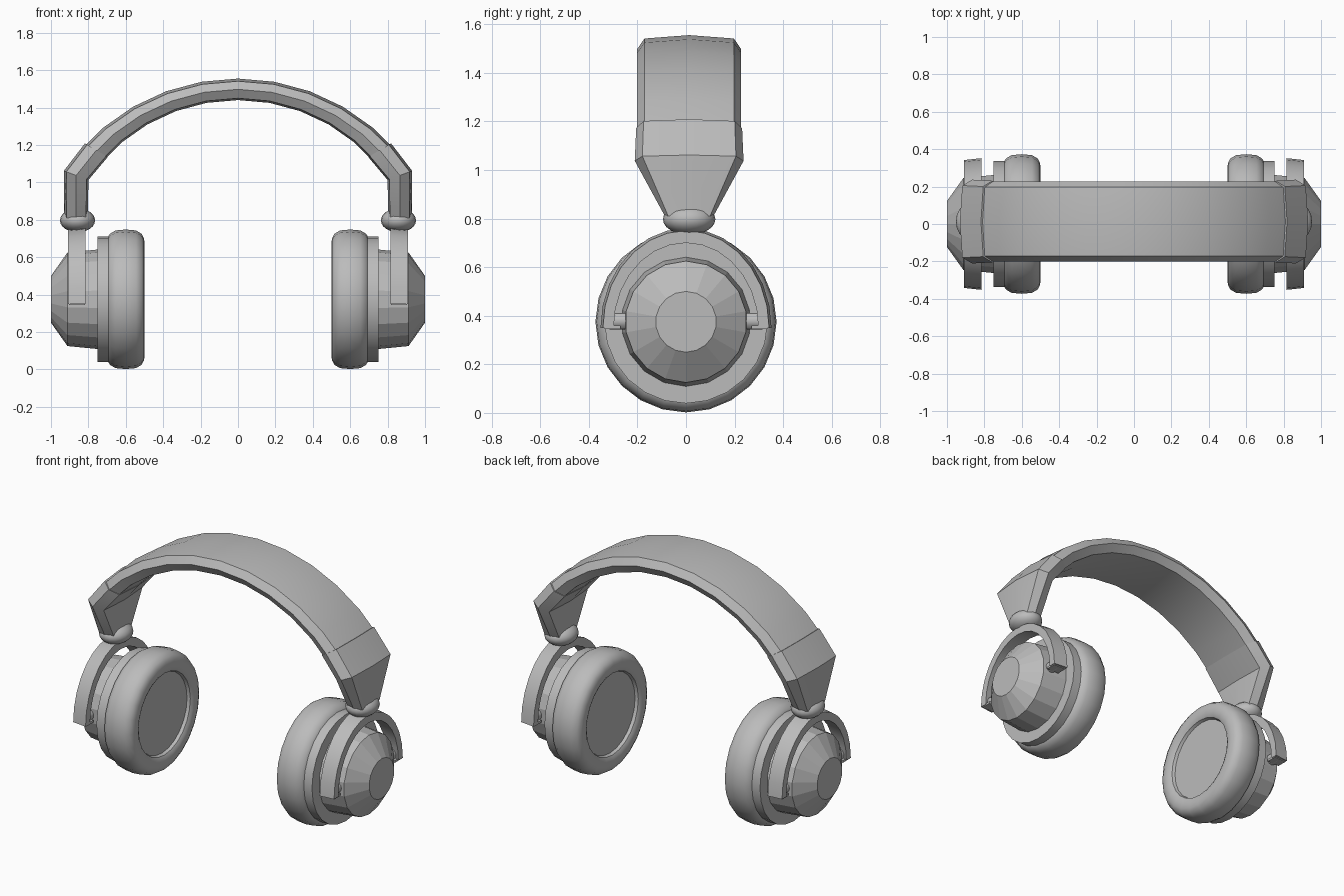
import bpy, bmesh, math
from mathutils import Matrix, Vector

cube = bpy.data.objects.get("Cube")
if cube:
    bpy.data.objects.remove(cube, do_unlink=True)

grey = bpy.data.materials.new("plain_grey")
grey.use_nodes = True
COLOUR = (0.5, 0.5, 0.5, 1)
grey.diffuse_color = COLOUR
grey.node_tree.nodes["Principled BSDF"].inputs["Base Color"].default_value = COLOUR

AXIS_Z = 0.375   # height of the ear cup axis
BAND_Y = 0.013   # middle of the headband


def finish(name, bm, angle=30):
    bmesh.ops.recalc_face_normals(bm, faces=bm.faces)
    mesh = bpy.data.meshes.new(name)
    bm.to_mesh(mesh)
    bm.free()
    mesh.materials.append(grey)
    obj = bpy.data.objects.new(name, mesh)
    bpy.context.collection.objects.link(obj)
    if angle:
        bpy.ops.object.select_all(action='DESELECT')
        obj.select_set(True)
        bpy.context.view_layer.objects.active = obj
        bpy.ops.object.shade_smooth_by_angle(angle=math.radians(angle))
    return obj


def loft(name, rings, angle=30):
    """Skin a list of equal rings of points and cap both ends."""
    bm = bmesh.new()
    loops = [[bm.verts.new(p) for p in ring] for ring in rings]
    n = len(loops[0])
    for a, b in zip(loops, loops[1:]):
        for i in range(n):
            j = (i + 1) % n
            bm.faces.new((a[i], a[j], b[j], b[i]))
    bm.faces.new(loops[0])
    bm.faces.new(loops[-1])
    return finish(name, bm, angle)


def turned(name, side, profile, sides, angle):
    """Revolve (x, radius) pairs about the ear cup axis."""
    rings = []
    for x, r in profile:
        turns = [math.tau * i / sides for i in range(sides)]
        rings.append([(side * x, r * math.sin(t), AXIS_Z + r * math.cos(t)) for t in turns])
    return loft(name, rings, angle)


def band_ring(outer, inner, half, grow=0.0, side=1):
    """Ridge-sided cross-section between an outer and an inner point."""
    o, i = Vector(outer), Vector(inner)
    d = (o - i).normalized()
    o, i = o + d * grow, i - d * grow
    half += grow
    mid = (o + i) / 2
    edge = o - d * 0.014
    low = i + d * 0.01
    section = [(o, 0), (edge, 0.86 * half), (mid, half), (low, 0.86 * half),
               (i, 0), (low, -0.86 * half), (mid, -half), (edge, -0.86 * half)]
    return [(side * p.x, BAND_Y + y, p.y) for p, y in section]


def arc(deg):
    a = math.radians(deg)
    s, c = math.sin(a), math.cos(a)
    return (1.121 * s, 0.434 + 1.121 * c), (0.967 * s, 0.473 + 0.967 * c)


# Headband arch
loft("headband", [band_ring(*arc(-50 + 10 * k), 0.214) for k in range(11)])

for side, label in ((1, "left"), (-1, "right")):
    # Tapered end sleeve of the headband
    loft(label + "_band_end", [
        band_ring(*arc(46.5), 0.212, 0.006, side),
        band_ring(*arc(56), 0.222, 0.002, side),
        band_ring((0.93, 0.81), (0.803, 0.81), 0.1, 0, side)], 20)

    # Flattened swivel ball
    bm = bmesh.new()
    bmesh.ops.create_uvsphere(
        bm, u_segments=20, v_segments=12, radius=1,
        matrix=Matrix.LocRotScale((side * 0.858, BAND_Y, 0.797), None, (0.094, 0.108, 0.064)))
    finish(label + "_swivel", bm)

    # Arched yoke around the cup
    rings = []
    for k in range(15):
        t = math.pi * k / 14
        c, s = math.cos(t), math.sin(t)
        rings.append([(side * x, ry * c, 0.35 + rz * s) for x, ry, rz in
                      ((0.815, 0.352, 0.41), (0.908, 0.342, 0.40),
                       (0.908, 0.298, 0.35), (0.815, 0.308, 0.355))])
    loft(label + "_yoke", rings)

    for end, where in ((-1, "front"), (1, "back")):
        # Pivot pin and foot of the yoke
        bm = bmesh.new()
        bmesh.ops.create_cone(
            bm, cap_ends=True, segments=12, radius1=0.034, radius2=0.034, depth=0.08,
            matrix=Matrix.Translation((side * 0.86, end * 0.275, 0.378))
            @ Matrix.Rotation(math.pi / 2, 4, 'X'))
        finish(f"{label}_{where}_pin", bm)
        bm = bmesh.new()
        bmesh.ops.create_cube(bm, size=1, matrix=Matrix.LocRotScale(
            (side * 0.861, end * 0.302, 0.352), None, (0.085, 0.066, 0.014)))
        finish(f"{label}_{where}_foot", bm, 0)

    # Soft cushion with a recessed inner disc
    turned(label + "_cushion", side, [
        (0.53, 0.25), (0.512, 0.257), (0.502, 0.275), (0.5, 0.3), (0.502, 0.325),
        (0.515, 0.35), (0.545, 0.368), (0.6, 0.373), (0.655, 0.368),
        (0.685, 0.35), (0.7, 0.325)], 24, 35)
    # Backing plate and faceted outer housing
    turned(label + "_plate", side, [(0.69, 0.336), (0.75, 0.336)], 24, 30)
    turned(label + "_housing", side, [
        (0.74, 0.267), (0.912, 0.25), (1.0, 0.125)], 18, 0)
